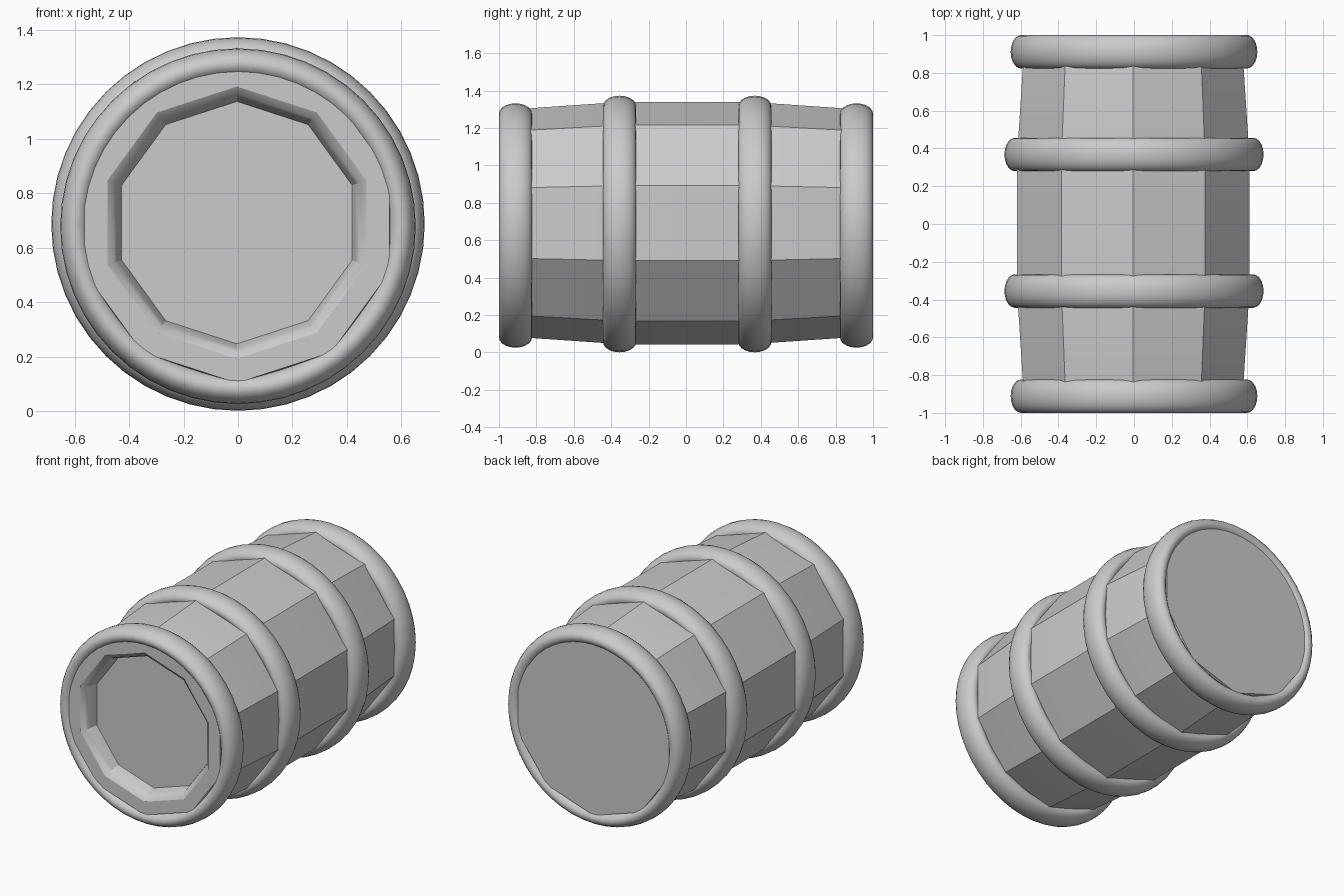
import bpy, bmesh
from math import sin, cos, pi, radians

if "Cube" in bpy.data.objects:
    bpy.data.objects.remove(bpy.data.objects["Cube"])


def lathe(name, profile, sides, cx, cz, closed=False, angle=30):
    """Revolve (radius, y) points around a horizontal y axis at (cx, cz)."""
    bm = bmesh.new()
    rings = []
    for r, y in profile:
        rings.append([bm.verts.new((cx + r * sin(2 * pi * i / sides), y,
                                    cz + r * cos(2 * pi * i / sides)))
                      for i in range(sides)])
    pairs = list(zip(rings, rings[1:]))
    if closed:
        pairs.append((rings[-1], rings[0]))
    else:
        bm.faces.new(rings[0])
        bm.faces.new(rings[-1])
    for a, b in pairs:
        for i in range(sides):
            j = (i + 1) % sides
            bm.faces.new((a[i], a[j], b[j], b[i]))
    bmesh.ops.recalc_face_normals(bm, faces=bm.faces)
    mesh = bpy.data.meshes.new(name)
    bm.to_mesh(mesh)
    bm.free()
    obj = bpy.data.objects.new(name, mesh)
    bpy.context.collection.objects.link(obj)
    bpy.ops.object.select_all(action='DESELECT')
    obj.select_set(True)
    bpy.context.view_layer.objects.active = obj
    bpy.ops.object.shade_smooth_by_angle(angle=radians(angle))
    return obj


def hoop(name, y, outer, cz, thick=0.055, width=0.0885):
    """Rounded band with an oval cross-section."""
    mid = outer - thick
    section = [(mid + thick * cos(2 * pi * k / 20), y + width * sin(2 * pi * k / 20))
               for k in range(20)]
    lathe(name, section, 48, 0, cz, closed=True, angle=50)


# Ten-sided staved body: recessed front head, bulging sides, flat back head
recess = [(0.445, -0.885), (0.46, -0.94), (0.475, -0.968), (0.50, -0.985)]
bulge = [(0.589, 0.985), (0.615, 0.82), (0.641, 0.44), (0.648, 0.28)]
front_half = [(r, -y) for r, y in bulge]
lathe("barrel_body", recess + front_half + bulge[::-1], 10, -0.004, 0.692)

# Two wide middle hoops and two narrower end hoops
hoop("front_middle_hoop", -0.355, 0.686, 0.687)
hoop("back_middle_hoop", 0.368, 0.686, 0.687)
hoop("front_end_hoop", -0.9115, 0.653, 0.679)
hoop("back_end_hoop", 0.9115, 0.653, 0.679)
